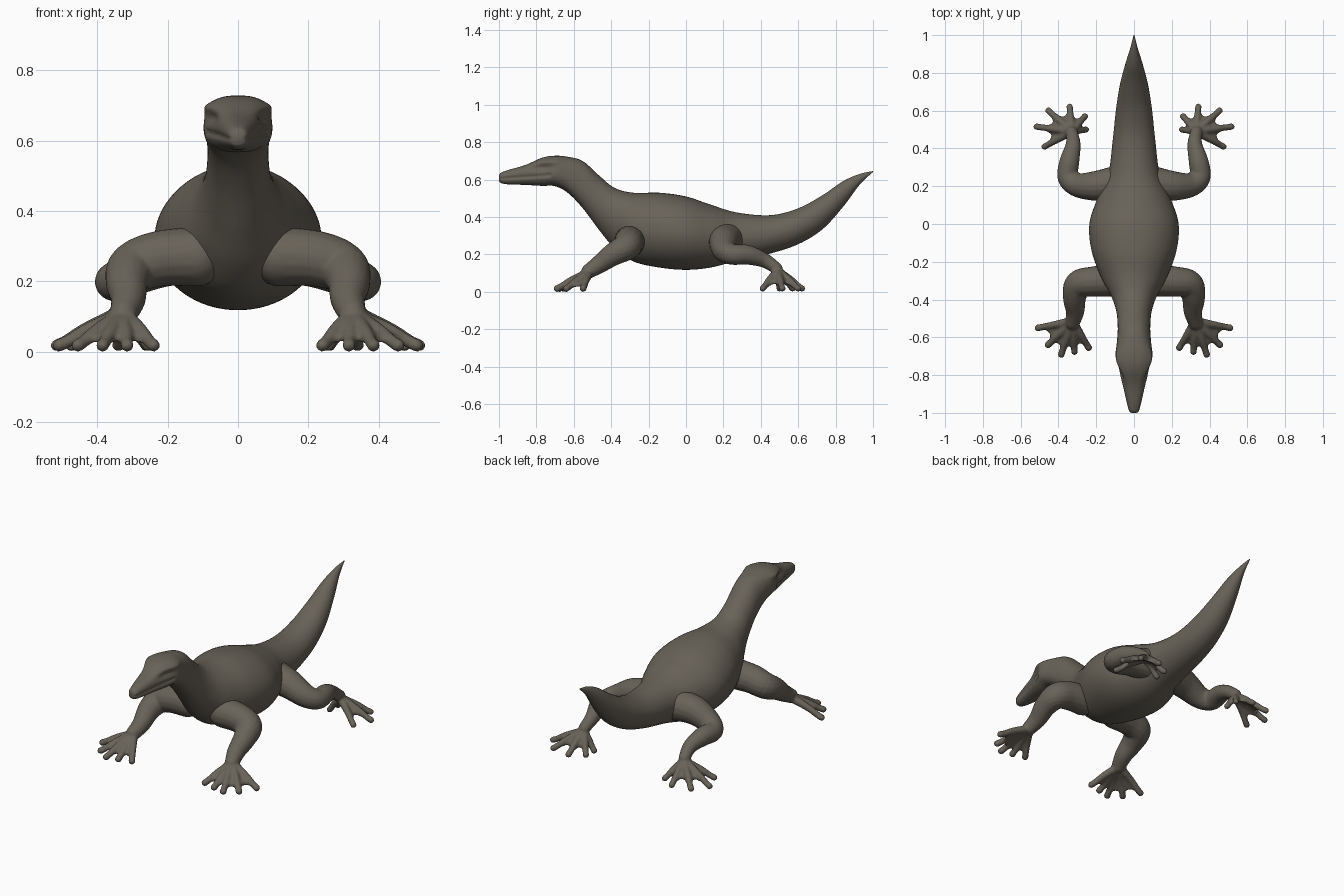
import bpy, bmesh, math
from mathutils import Vector

if "Cube" in bpy.data.objects:
    bpy.data.objects.remove(bpy.data.objects["Cube"])

hide = bpy.data.materials.new("olive_grey_hide")
hide.use_nodes = True
COLOUR = (0.14, 0.123, 0.098, 1)
hide.diffuse_color = COLOUR
hide.node_tree.nodes["Principled BSDF"].inputs["Base Color"].default_value = COLOUR


def smooth_path(points, steps):
    """Catmull-Rom interpolation of tuples of any length."""
    p = [points[0]] + list(points) + [points[-1]]
    out = []
    for i in range(1, len(p) - 2):
        for k in range(steps):
            t = k / steps
            out.append([0.5 * (2 * b + (c - a) * t + (2 * a - 5 * b + 4 * c - d) * t * t
                               + (3 * b - a - 3 * c + d) * t ** 3)
                        for a, b, c, d in zip(*p[i - 1:i + 3])])
    out.append(list(points[-1]))
    return out


def skin(bm, rings):
    """Close a list of equal vertex rings into a solid."""
    n = len(rings[0])
    for a, b in zip(rings, rings[1:]):
        for i in range(n):
            j = (i + 1) % n
            bm.faces.new((a[i], a[j], b[j], b[i]))
    bm.faces.new(rings[0])
    bm.faces.new(rings[-1])


def finish(bm, name):
    bmesh.ops.recalc_face_normals(bm, faces=bm.faces[:])
    mesh = bpy.data.meshes.new(name)
    bm.to_mesh(mesh)
    bm.free()
    mesh.materials.append(hide)
    mesh.polygons.foreach_set("use_smooth", [True] * len(mesh.polygons))
    ob = bpy.data.objects.new(name, mesh)
    bpy.context.collection.objects.link(ob)
    return ob


def bump(v, centre, width):
    return math.exp(-((v - centre) / width) ** 2)


def sculpt_head(x, y, z):
    """Mouth groove, sunken eye and brow ridge."""
    if y > -0.6:
        return x
    if y < -0.72:
        x *= 1 - 0.13 * bump(z, 0.607 + (y + 0.97) * 0.07, 0.008)
    x *= 1 - 0.2 * bump(y, -0.78, 0.06) * bump(z, 0.663, 0.018)
    return x * (1 + 0.12 * bump(y, -0.73, 0.06) * bump(z, 0.698, 0.014))


# Trunk from snout to tail tip: y, top z, bottom z, half width, squareness
SECTIONS = [
    (-1.0, 0.622, 0.595, 0.014, 2), (-0.99, 0.637, 0.582, 0.027, 2.2),
    (-0.95, 0.652, 0.575, 0.038, 2.4), (-0.86, 0.678, 0.572, 0.058, 2.6),
    (-0.77, 0.717, 0.567, 0.082, 2.7), (-0.7, 0.728, 0.565, 0.098, 2.6),
    (-0.63, 0.722, 0.528, 0.091, 2.4), (-0.55, 0.698, 0.445, 0.086, 2.2),
    (-0.46, 0.618, 0.325, 0.094, 2), (-0.38, 0.555, 0.232, 0.122, 2),
    (-0.28, 0.53, 0.162, 0.175, 2), (-0.14, 0.53, 0.13, 0.225, 2),
    (0.0, 0.51, 0.118, 0.236, 2), (0.13, 0.467, 0.13, 0.196, 2),
    (0.27, 0.425, 0.165, 0.136, 2), (0.45, 0.41, 0.205, 0.112, 2),
    (0.6, 0.447, 0.255, 0.096, 2), (0.73, 0.517, 0.335, 0.076, 2),
    (0.84, 0.592, 0.455, 0.048, 2), (0.93, 0.631, 0.575, 0.02, 2),
    (1.0, 0.646, 0.641, 0.002, 2)]

bm = bmesh.new()
rings = []
for y, top, low, half, power in smooth_path(SECTIONS, 8):
    ring = []
    for k in range(72):
        a = math.tau * k / 72
        c, s = math.cos(a), math.sin(a)
        x = half * math.copysign(abs(c) ** (2 / power), c)
        z = (top + low) / 2 + (top - low) / 2 * math.copysign(abs(s) ** (2 / power), s)
        ring.append(bm.verts.new((sculpt_head(x, y, z), y, z)))
    rings.append(ring)
skin(bm, rings)
finish(bm, "body_head_and_tail")


def tube(bm, points, steps=6, sides=16):
    """Round tapering tube with ball ends; points are x, y, z, radius."""
    path = smooth_path(points, steps)
    pos = [Vector(p[:3]) for p in path]
    rings = []
    for i, p in enumerate(path):
        d = (pos[min(i + 1, len(pos) - 1)] - pos[max(i - 1, 0)]).normalized()
        u = d.cross(Vector((0.1, 0.1, 1))).normalized()
        v = d.cross(u)
        rings.append([bm.verts.new(pos[i] + p[3] * (u * math.cos(math.tau * k / sides)
                                                    + v * math.sin(math.tau * k / sides)))
                      for k in range(sides)])
    skin(bm, rings)
    for i in (0, -1):
        r = bmesh.ops.create_icosphere(bm, subdivisions=3, radius=path[i][3])
        bmesh.ops.translate(bm, verts=r["verts"], vec=pos[i])


def web(bm, root, a, b, notch):
    """Thin skin between two toes."""
    outline = [root, a, (a + b) / 2 * notch + root * (1 - notch), b]
    lift = Vector((0, 0, 0.011))
    skin(bm, [[bm.verts.new(p + lift * s) for p in outline] for s in (-1, 1)])


def leg(name, side, path, root, tips, toe, notch):
    bm = bmesh.new()
    tube(bm, path)
    root = Vector(root)
    toes = [Vector((x, y, 0.018)) for x, y in tips]
    for t in toes:
        knuckle = root.lerp(t, 0.55) + Vector((0, 0, 0.006))
        tube(bm, [(*root, toe * 1.25), (*knuckle, toe), (*root.lerp(t, 0.85), toe * 0.9),
                  (*t, toe * 0.95)], 4, 12)
    for a, b in zip(toes, toes[1:]):
        web(bm, root, root.lerp(a, 0.88), root.lerp(b, 0.88), notch)
    for v in bm.verts:
        v.co.x *= side
        v.co.z = max(v.co.z, 0)
    ob = finish(bm, name)
    fuse = ob.modifiers.new("fuse", "REMESH")
    fuse.mode = "VOXEL"
    fuse.voxel_size = 0.007
    fuse.use_smooth_shade = True
    soften = ob.modifiers.new("soften", "SMOOTH")
    soften.factor = 0.5
    soften.iterations = 5


FRONT_PATH = [(0.12, -0.30, 0.27, 0.085), (0.22, -0.305, 0.265, 0.08),
              (0.295, -0.32, 0.24, 0.074), (0.315, -0.39, 0.2, 0.062),
              (0.312, -0.46, 0.15, 0.05), (0.325, -0.52, 0.11, 0.04)]
FRONT_TIPS = [(0.508, -0.55), (0.455, -0.64), (0.385, -0.69), (0.315, -0.675), (0.24, -0.655)]
HIND_PATH = [(0.09, 0.22, 0.28, 0.09), (0.2, 0.202, 0.265, 0.08),
             (0.3, 0.207, 0.222, 0.064), (0.35, 0.25, 0.2, 0.056),
             (0.342, 0.33, 0.198, 0.053), (0.322, 0.42, 0.168, 0.04),
             (0.33, 0.485, 0.125, 0.032)]
HIND_TIPS = [(0.473, 0.41), (0.515, 0.515), (0.453, 0.6), (0.34, 0.62), (0.26, 0.57), (0.255, 0.5)]

for label, side in (("left", 1), ("right", -1)):
    leg(label + "_front_leg", side, FRONT_PATH, (0.325, -0.515, 0.105), FRONT_TIPS, 0.02, 0.88)
    leg(label + "_hind_leg", side, HIND_PATH, (0.33, 0.49, 0.11), HIND_TIPS, 0.019, 0.72)
